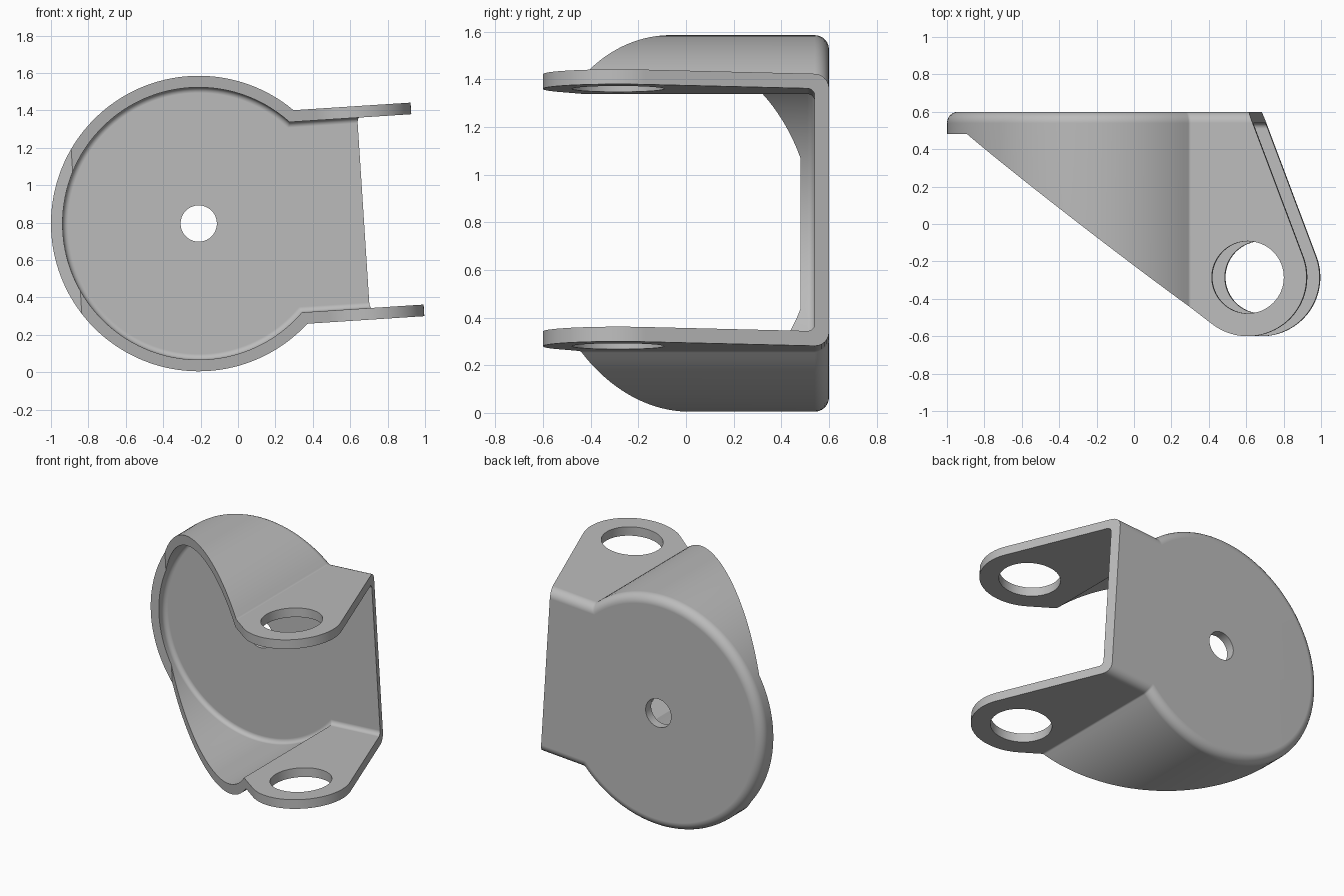
import bpy
import bmesh
from math import sin, cos, asin, atan2, hypot, pi, radians, sqrt

cube = bpy.data.objects.get("Cube")
if cube:
    bpy.data.objects.remove(cube, do_unlink=True)

RADIUS, ARM_HALF = 0.79, 0.572      # round cup radius, half height across the arms
WALL, BACK, FRONT = 0.062, 0.60, -0.75
LUG = (0.857, -0.285)               # eye centre of the arms (x, y)
LUG_R, EYE_R = 0.315, 0.193
TILT = radians(3.7)


def arc(cx, cy, r, a0, a1, n):
    return [(cx + r * cos(a0 + (a1 - a0) * i / n), cy + r * sin(a0 + (a1 - a0) * i / n))
            for i in range(n + 1)]


def outline(inset, fillet):
    """Keyhole outline: a disc merging into two parallel arms."""
    r, h = RADIUS - inset, ARM_HALF - inset
    fx, fz = sqrt((r + fillet) ** 2 - (h + fillet) ** 2), h + fillet
    a = atan2(fz, fx)
    pts = [(1.5, h)] + arc(fx, fz, fillet, -pi / 2, a - pi, 5)
    pts += arc(0, 0, r, a, 2 * pi - a, 112)[1:-1]
    pts += arc(fx, -fz, fillet, pi - a, pi / 2, 5) + [(1.5, -h)]
    return pts


def make_object(name, bm):
    bmesh.ops.recalc_face_normals(bm, faces=bm.faces)
    mesh = bpy.data.meshes.new(name)
    bm.to_mesh(mesh)
    bm.free()
    obj = bpy.data.objects.new(name, mesh)
    bpy.context.collection.objects.link(obj)
    return obj


def loft(name, rings):
    """Skin closed rings of points and cap both ends."""
    bm = bmesh.new()
    rings = [[bm.verts.new(p) for p in ring] for ring in rings]
    for a, b in zip(rings, rings[1:]):
        for i in range(len(a)):
            j = (i + 1) % len(a)
            bm.faces.new((a[i], a[j], b[j], b[i]))
    bm.faces.new(rings[0])
    bm.faces.new(rings[-1])
    return make_object(name, bm)


def cut(target, cutter, operation):
    cutter.hide_render = True
    mod = target.modifiers.new("cut", 'BOOLEAN')
    mod.operation, mod.solver, mod.object = operation, 'EXACT', cutter
    bpy.context.view_layer.objects.active = target
    bpy.ops.object.modifier_apply(modifier=mod.name)
    bpy.data.objects.remove(cutter, do_unlink=True)


# Thin shell: rounded back edge, outer wall, inner wall, inner corner
outer_r, inner_r, floor = 0.06, 0.03, BACK - 0.06
stations = []
for i in range(7):
    t = pi / 2 * i / 6
    stations.append((outer_r * (1 - sin(t)), BACK - outer_r * (1 - cos(t)), 0.02))
stations += [(0, FRONT, 0.02), (WALL, FRONT, 0.01)]
for i in range(6):
    t = pi / 2 * i / 5
    stations.append((WALL + inner_r * (1 - cos(t)), floor - inner_r * (1 - sin(t)), 0.01))
bracket = loft("bracket", [[(x, y, z) for x, z in outline(d, f)] for d, y, f in stations])

# Side trim: straight edges tangent to the round arm ends
KINK, EDGE = (-0.655, 0.48), (0.86, BACK)


def tangent_angle(p, side):
    dx, dy = p[0] - LUG[0], p[1] - LUG[1]
    return atan2(dy, dx) + side * (pi / 2 - asin(LUG_R / hypot(dx, dy)))


a_right, a_left = tangent_angle(EDGE, -1), tangent_angle(KINK, 1)
side = arc(*LUG, LUG_R, a_right, a_left - 2 * pi, 48)
px, py = side[0]
slope = (EDGE[0] - px) / (EDGE[1] - py)
side += [KINK, (-1.2, KINK[1]), (-1.2, 0.8), (px + slope * (0.8 - py), 0.8)]
cut(bracket, loft("side_trim", [[(x, y, z) for x, y in side] for z in (-1, 1)]), 'INTERSECT')

# Round eyes through both arms, small hole through the back
eyes = [[(x, y, z) for x, y in arc(*LUG, EYE_R, 0, 2 * pi, 64)[:-1]] for z in (-1, 1)]
cut(bracket, loft("eye_cutter", eyes), 'DIFFERENCE')
hole = [[(x, y, z) for x, z in arc(0, 0, 0.097, 0, 2 * pi, 48)[:-1]] for y in (0.3, 0.8)]
cut(bracket, loft("hole_cutter", hole), 'DIFFERENCE')

# Colour, tilt and shading
grey = bpy.data.materials.new("grey")
grey.use_nodes = True
colour = (0.5, 0.5, 0.5, 1)
grey.diffuse_color = colour
grey.node_tree.nodes["Principled BSDF"].inputs["Base Color"].default_value = colour
bracket.data.materials.clear()
bracket.data.materials.append(grey)

bracket.location = (-0.21, 0, 0.795)
bracket.rotation_euler = (0, -TILT, 0)
bpy.ops.object.select_all(action='DESELECT')
bracket.select_set(True)
bpy.context.view_layer.objects.active = bracket
bpy.ops.object.transform_apply(location=True, rotation=True, scale=True)
bpy.ops.object.shade_smooth_by_angle(angle=radians(30))
normals = bracket.modifiers.new("weighted_normals", 'WEIGHTED_NORMAL')
normals.keep_sharp = True
